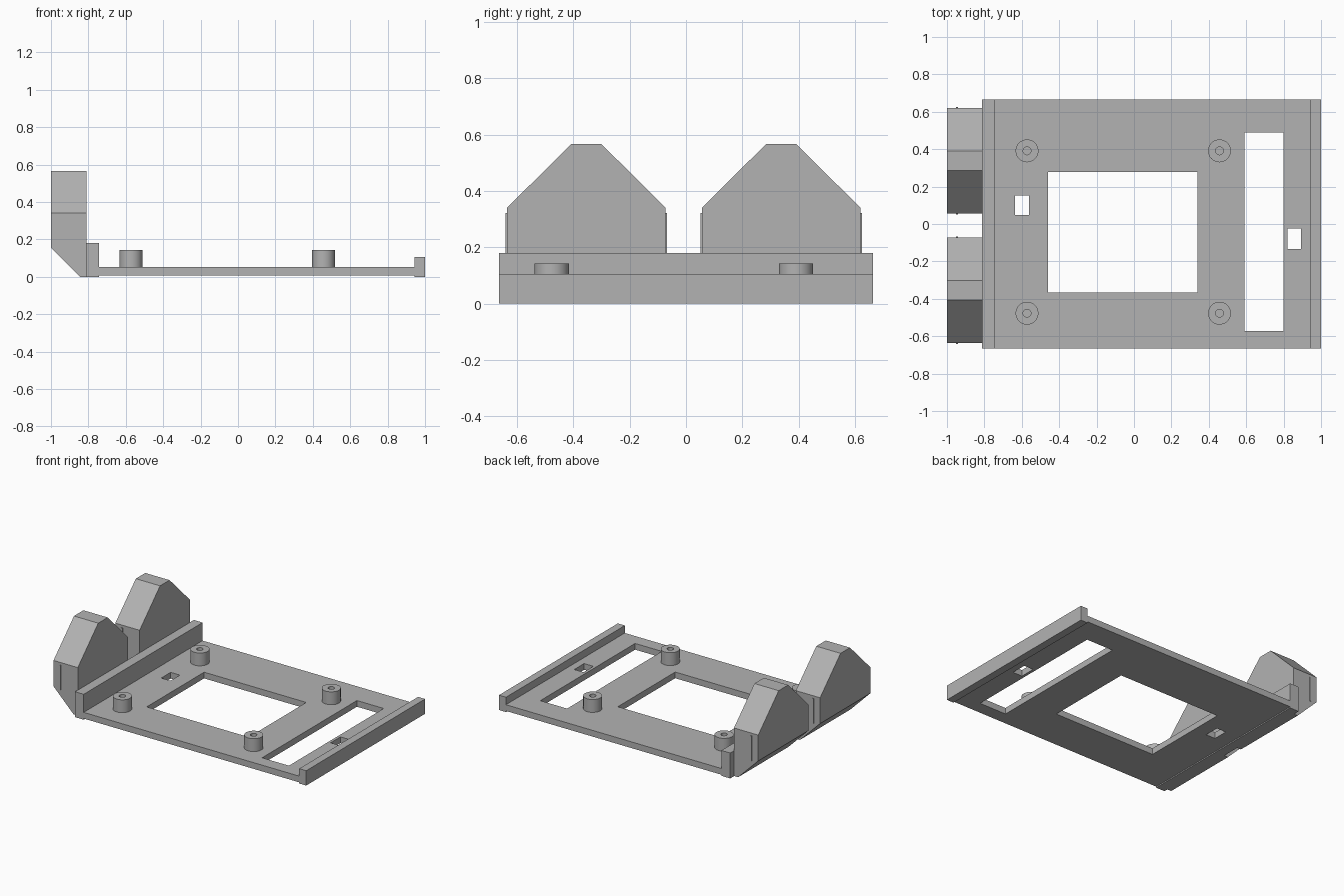
import bpy, bmesh, math
from mathutils import Vector

if "Cube" in bpy.data.objects:
    bpy.data.objects.remove(bpy.data.objects["Cube"])

grey = bpy.data.materials.new("plain grey")
grey.diffuse_color = (0.45, 0.45, 0.45, 1)
grey.use_nodes = True
grey.node_tree.nodes["Principled BSDF"].inputs["Base Color"].default_value = grey.diffuse_color


def make(name, bm):
    bmesh.ops.recalc_face_normals(bm, faces=bm.faces[:])
    me = bpy.data.meshes.new(name)
    bm.to_mesh(me)
    bm.free()
    me.materials.append(grey)
    ob = bpy.data.objects.new(name, me)
    bpy.context.collection.objects.link(ob)
    return ob


def box(name, x, y, z):
    bm = bmesh.new()
    bmesh.ops.create_cube(bm, size=1)
    for v in bm.verts:
        v.co = Vector([r[0] + (c + 0.5) * (r[1] - r[0]) for r, c in zip((x, y, z), v.co)])
    return make(name, bm)


# Base plate with its window, long slot and small strap holes
W = 0.665
plate = box("base_plate", (-0.78, 0.97), (-W, W), (0.008, 0.052))
openings = [
    ((-0.46, 0.34), (-0.365, 0.278)),
    ((0.59, 0.80), (-0.573, 0.488)),
    ((-0.635, -0.562), (0.047, 0.153)),
    ((0.82, 0.893), (-0.135, -0.025)),
]
for x, y in openings:
    cutter = box("opening_cutter", x, y, (-0.1, 0.2))
    cutter.hide_render = True
    cutter.hide_set(True)
    mod = plate.modifiers.new("opening", 'BOOLEAN')
    mod.operation = 'DIFFERENCE'
    mod.solver = 'EXACT'
    mod.object = cutter
bpy.context.view_layer.objects.active = plate
for mod in list(plate.modifiers):
    cutter = mod.object
    bpy.ops.object.modifier_apply(modifier=mod.name)
    bpy.data.objects.remove(cutter)

# Raised walls at both ends
box("tall_end_wall", (-0.812, -0.743), (-W, W), (0, 0.18))
box("low_end_wall", (0.945, 1.0), (-W, W), (0, 0.105))

# Hollow mounting posts, lathed
for x in (-0.572, 0.457):
    for y in (-0.477, 0.391):
        bm = bmesh.new()
        pts = [(0.021, 0.05), (0.021, 0.143), (0.061, 0.143), (0.061, 0.05)]
        vs = [bm.verts.new((r, 0, z)) for r, z in pts]
        es = [bm.edges.new((vs[i], vs[(i + 1) % 4])) for i in range(4)]
        bmesh.ops.spin(bm, geom=vs + es, cent=(0, 0, 0), axis=(0, 0, 1),
                       angle=math.tau, steps=40, use_merge=True)
        bmesh.ops.remove_doubles(bm, verts=bm.verts[:], dist=1e-4)
        post = make("mounting_post", bm)
        post.location = (x, y, 0)
        bpy.ops.object.select_all(action='DESELECT')
        post.select_set(True)
        bpy.context.view_layer.objects.active = post
        bpy.ops.object.shade_smooth_by_angle(angle=math.radians(30))

# Two peaked clips behind the tall wall, bevelled underneath, with thin side ribs
H = 0.282
for yc in (-0.354, 0.338):
    bm = bmesh.new()
    prof = [(-H, 0), (H, 0), (H, 0.34), (0.053, 0.567), (-0.053, 0.567), (-H, 0.34)]
    face = bm.faces.new([bm.verts.new((-1, yc + y, z)) for y, z in prof])
    ext = bmesh.ops.extrude_face_region(bm, geom=[face])
    for g in ext["geom"]:
        if isinstance(g, bmesh.types.BMVert):
            g.co.x = -0.81
    cut = bmesh.ops.bisect_plane(
        bm, geom=bm.verts[:] + bm.edges[:] + bm.faces[:],
        plane_co=(-1, 0, 0.157), plane_no=(-1, 0, -1), clear_outer=True)
    bmesh.ops.holes_fill(bm, edges=[e for e in bm.edges if e.is_boundary], sides=0)
    make("peaked_clip", bm)
    for s in (-1, 1):
        edge = yc + s * H
        box("clip_rib", (-0.951, -0.942), (edge - 0.005, edge + 0.005), (0.145, 0.322))
